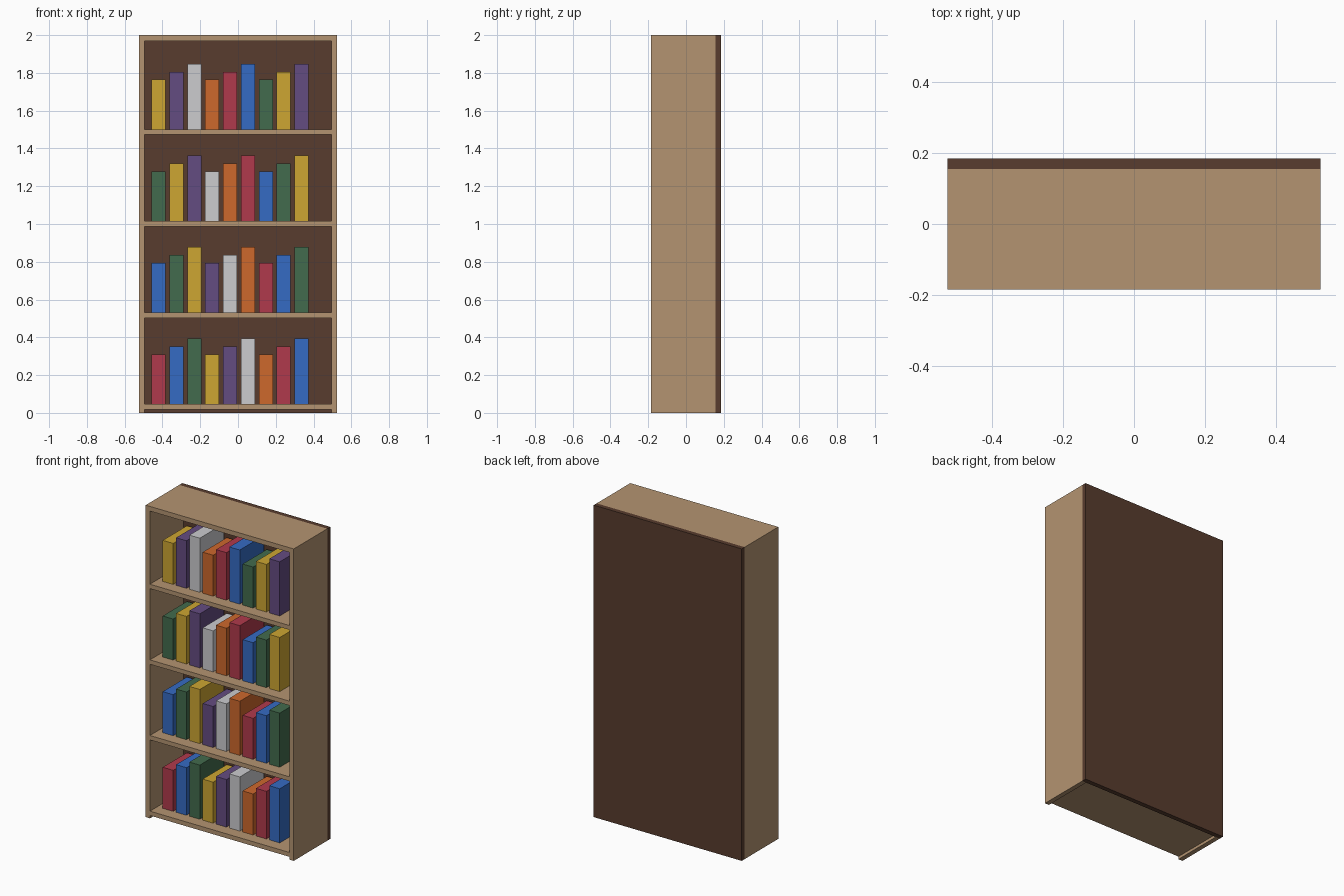
import bpy

if "Cube" in bpy.data.objects:
    bpy.data.objects.remove(bpy.data.objects["Cube"], do_unlink=True)


def material(name, rgb):
    """Flat material from 0-255 display values, stored as linear."""
    linear = [((c / 255 + 0.055) / 1.055) ** 2.4 for c in rgb] + [1.0]
    mat = bpy.data.materials.new(name)
    mat.use_nodes = True
    mat.diffuse_color = linear
    bsdf = mat.node_tree.nodes["Principled BSDF"]
    bsdf.inputs["Base Color"].default_value = linear
    bsdf.inputs["Roughness"].default_value = 0.8
    return mat


def box(name, low, high, mat):
    """Axis-aligned box between two corners."""
    center = [(a + b) / 2 for a, b in zip(low, high)]
    bpy.ops.mesh.primitive_cube_add(size=1, location=center)
    obj = bpy.context.object
    obj.name = name
    obj.scale = [b - a for a, b in zip(low, high)]
    bpy.ops.object.transform_apply(location=False, rotation=False, scale=True)
    obj.data.materials.append(mat)
    return obj


wood = material("light wood", (180, 148, 113))
dark_wood = material("dark wood", (88, 60, 46))
covers = [
    material("red cover", (176, 58, 76)),
    material("blue cover", (53, 107, 195)),
    material("green cover", (66, 107, 77)),
    material("yellow cover", (205, 166, 50)),
    material("purple cover", (100, 76, 129)),
    material("white cover", (204, 204, 207)),
    material("orange cover", (205, 104, 44)),
]

# Case dimensions
HALF_W, FRONT, BACK, HEIGHT = 0.525, -0.185, 0.185, 2.0
BOARD = 0.03
INNER_W, INNER_BACK = HALF_W - BOARD, BACK - BOARD

# Case: sides, top and back panel
box("right_side", (-HALF_W, FRONT, 0), (-INNER_W, INNER_BACK, HEIGHT), wood)
box("left_side", (INNER_W, FRONT, 0), (HALF_W, INNER_BACK, HEIGHT), wood)
box("top_board", (-INNER_W, FRONT, HEIGHT - BOARD), (INNER_W, INNER_BACK, HEIGHT), wood)
box("back_panel", (-HALF_W, INNER_BACK, 0), (HALF_W, BACK, HEIGHT), dark_wood)

# Shelves, each with a row of books in cycling colours and heights
book_heights = (0.263, 0.305, 0.347)
for row in range(4):
    top = 0.046 + row * 0.485
    box(f"shelf_{row + 1}", (-INNER_W, FRONT, top - 0.028), (INNER_W, INNER_BACK, top), wood)
    for i in range(9):
        x = -0.42 + i * 0.0945
        box(f"book_{row + 1}_{i + 1}",
            (x - 0.037, -0.11, top),
            (x + 0.037, 0.135, top + book_heights[i % 3]),
            covers[(row + i) % len(covers)])
